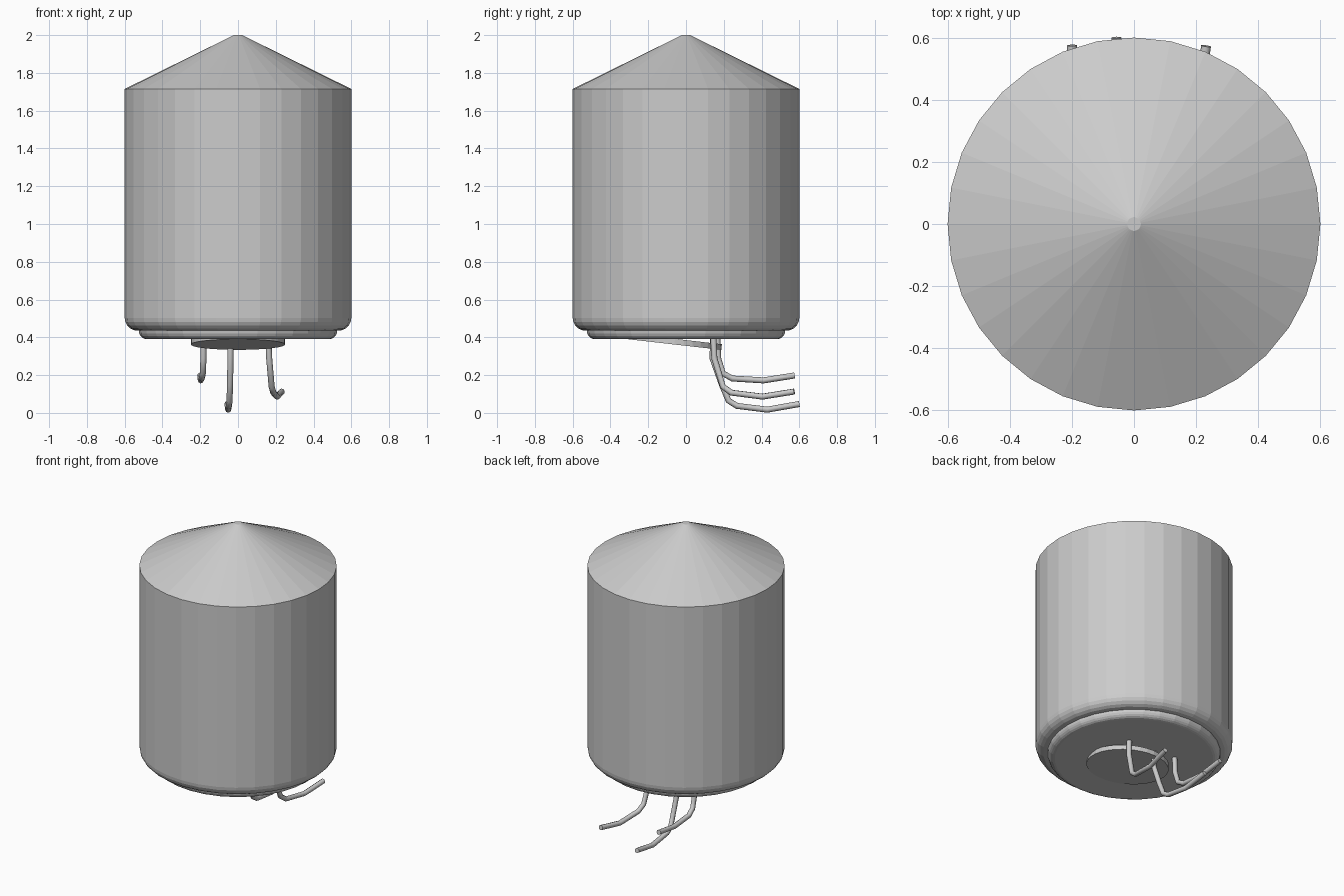
import bpy, bmesh, math
from mathutils import Matrix

if "Cube" in bpy.data.objects:
    bpy.data.objects.remove(bpy.data.objects["Cube"])

SEG = 32


def link(name, bm):
    bmesh.ops.recalc_face_normals(bm, faces=bm.faces)
    me = bpy.data.meshes.new(name)
    bm.to_mesh(me)
    bm.free()
    ob = bpy.data.objects.new(name, me)
    bpy.context.collection.objects.link(ob)
    return ob


def lathe(name, profile):
    """Closed solid of revolution from (radius, z) points."""
    bm = bmesh.new()
    rings = [[bm.verts.new((r * math.cos(2 * math.pi * i / SEG),
                            r * math.sin(2 * math.pi * i / SEG), z))
              for i in range(SEG)] for r, z in profile]
    for a, b in zip(rings, rings[1:]):
        for i in range(SEG):
            j = (i + 1) % SEG
            bm.faces.new((a[i], a[j], b[j], b[i]))
    bm.faces.new(rings[0])
    bm.faces.new(rings[-1])
    return link(name, bm)


def rounded(r, z, rad, steps=5):
    """Bottom outer corner, from the underside out to the wall."""
    return [(r - rad + rad * math.sin(t), z + rad - rad * math.cos(t))
            for t in (math.pi / 2 * i / steps for i in range(steps + 1))]


def tube(name, points, radius=0.016):
    cu = bpy.data.curves.new(name, 'CURVE')
    cu.dimensions = '3D'
    cu.bevel_depth = radius
    cu.bevel_resolution = 2
    cu.use_fill_caps = True
    sp = cu.splines.new('POLY')
    sp.points.add(len(points) - 1)
    for p, co in zip(sp.points, points):
        p.co = (*co, 1)
    ob = bpy.data.objects.new(name, cu)
    bpy.context.collection.objects.link(ob)
    bpy.ops.object.select_all(action='DESELECT')
    ob.select_set(True)
    bpy.context.view_layer.objects.active = ob
    bpy.ops.object.convert(target='MESH')


# Canister with rounded lower edge and conical roof
lathe("canister", rounded(0.6, 0.435, 0.068) + [(0.6, 1.715), (0.022, 2.0)])

# Stepped base under the canister
lathe("base_ring", rounded(0.525, 0.39, 0.043) + [(0.525, 0.44)])

# Thin tilted disc, front edge sunk in the base
bm = bmesh.new()
bmesh.ops.create_cone(bm, cap_ends=True, segments=SEG, radius1=0.25, radius2=0.25,
                      depth=0.03,
                      matrix=Matrix.Translation((0, -0.06, 0.377))
                      @ Matrix.Rotation(math.radians(-6.5), 4, 'X'))
link("tilted_disc", bm)

# Three bent pipes hanging below and sweeping to the back
tube("pipe_left", [(-0.183, 0.165, 0.41), (-0.183, 0.17, 0.29), (-0.186, 0.195, 0.21),
                   (-0.192, 0.245, 0.182), (-0.197, 0.41, 0.172), (-0.2, 0.575, 0.198)])
tube("pipe_middle", [(-0.04, 0.145, 0.41), (-0.04, 0.14, 0.29), (-0.042, 0.19, 0.15),
                     (-0.045, 0.225, 0.065), (-0.048, 0.27, 0.037),
                     (-0.052, 0.43, 0.017), (-0.056, 0.6, 0.047)])
tube("pipe_right", [(0.16, 0.145, 0.41), (0.165, 0.15, 0.29), (0.178, 0.195, 0.14),
                    (0.187, 0.24, 0.107), (0.208, 0.405, 0.086), (0.232, 0.573, 0.113)])
